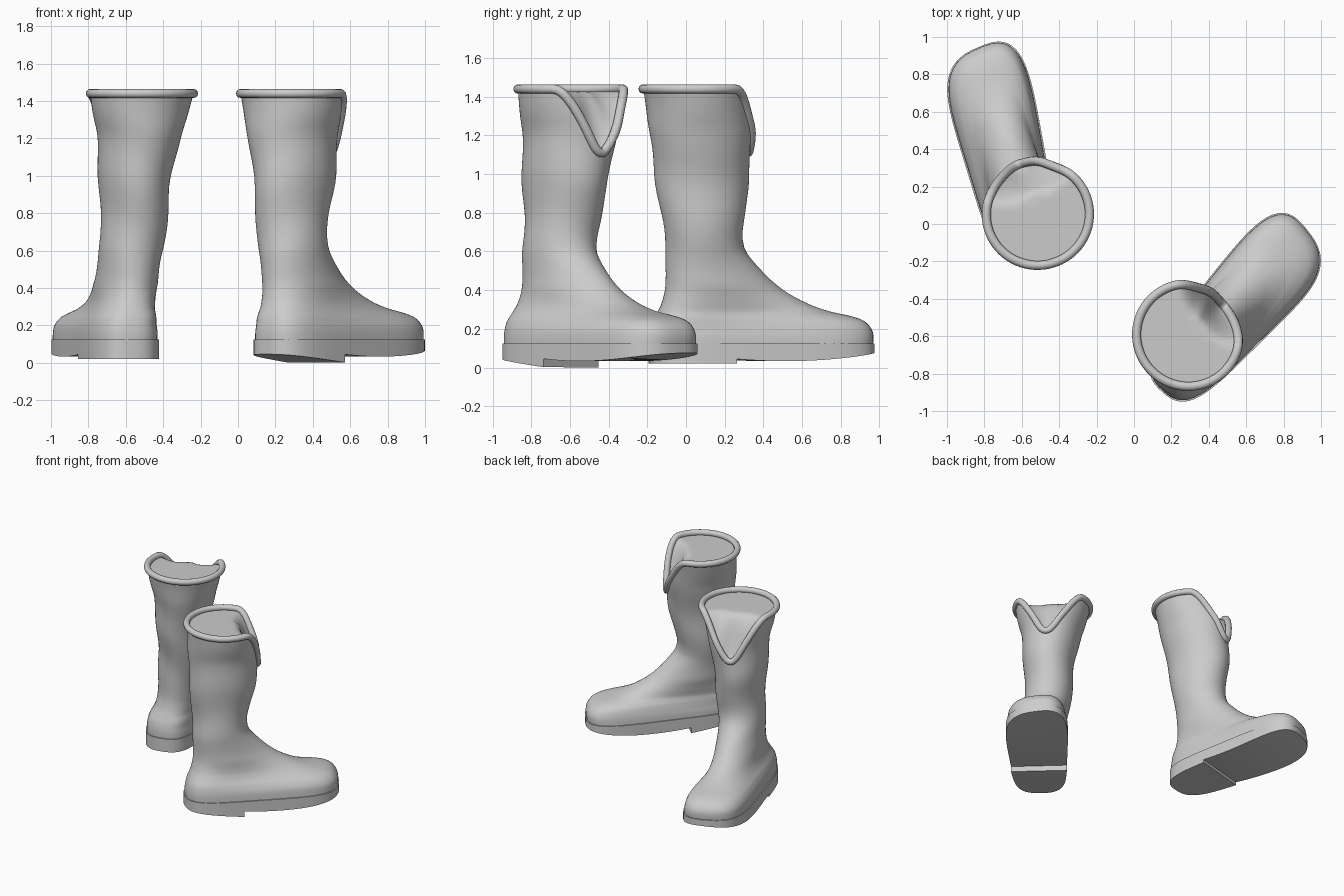
import bpy, bmesh, math
from mathutils import Vector

if "Cube" in bpy.data.objects:
    bpy.data.objects.remove(bpy.data.objects["Cube"])

N = 72
ANG = [(i + 0.5) * 2 * math.pi / N for i in range(N)]
TOP = 1.44

# z, back x, front x, back half-width, front half-width, inward shift
KEYS = [
    (0.10, -.21, .935, .255, .325, 0), (0.16, -.21, .94, .255, .32, 0),
    (0.20, -.205, .93, .25, .31, 0), (0.24, -.195, .895, .245, .28, .005),
    (0.265, -.185, .835, .237, .235, .01), (0.29, -.175, .725, .222, .19, .015),
    (0.33, -.16, .61, .205, .158, .025), (0.40, -.145, .48, .187, .14, .035),
    (0.50, -.14, .36, .177, .145, .045), (0.62, -.15, .27, .172, .165, .058),
    (0.80, -.17, .262, .175, .182, .066), (1.00, -.21, .29, .188, .195, .073),
    (1.20, -.235, .29, .22, .22, .085), (1.32, -.25, .28, .255, .25, .095),
    (1.46, -.275, .275, .28, .28, .10)]


def slope(i, c):
    a, b = KEYS[max(i - 1, 0)], KEYS[min(i + 1, len(KEYS) - 1)]
    return (b[c] - a[c]) / (b[0] - a[0])


def section(z):
    """Smoothly interpolated cross-section values at height z."""
    i = 0
    while i < len(KEYS) - 2 and z > KEYS[i + 1][0]:
        i += 1
    h = KEYS[i + 1][0] - KEYS[i][0]
    t = min(max((z - KEYS[i][0]) / h, 0), 1)
    t2, t3 = t * t, t * t * t
    return [(2*t3 - 3*t2 + 1) * KEYS[i][c] + (t3 - 2*t2 + t) * h * slope(i, c)
            + (3*t2 - 2*t3) * KEYS[i+1][c] + (t3 - t2) * h * slope(i+1, c)
            for c in range(1, 6)]


def point(a, z, lean=0, grow=0):
    """Local point on the boot skin: x to the toe, y to the inner side."""
    xb, xf, wb, wf, side = section(z)
    L = (xf - xb) / 2 + grow
    t = min(max((L - .3) / .25, 0), 1)
    c, s = math.cos(a), math.sin(a)
    u = (1 + c) / 2
    w = wb + (wf - wb) * u - .08 * t * s * s + grow
    y = w * math.copysign(abs(s) ** (1 - .28 * t), s)
    x = (xb + xf) / 2 + L * c + .17 * y * u * u * t
    # soft leather folds on the shaft
    k = min(max((z - .4) / .2, 0), 1) * min(max((TOP - z) / .2, 0), 1)
    r = .006 * k * math.sin(15 * z + 2 * math.sin(a) + 1)
    x += r * c + lean * max(z - .6, 0) / .85
    return Vector((x, y + r * s + side, z))


def drop(a):
    """How far the rim dips at the front notch."""
    d = (a + .1 + math.pi) % (2 * math.pi) - math.pi
    return .33 * math.cos(min(abs(d) / 1.08, 1) * math.pi / 2) ** 2


def add_mesh(name, verts, faces, place, angle):
    bm = bmesh.new()
    vs = [bm.verts.new(place(v)) for v in verts]
    for f in faces:
        bm.faces.new([vs[i] for i in f])
    bmesh.ops.recalc_face_normals(bm, faces=bm.faces)
    me = bpy.data.meshes.new(name)
    bm.to_mesh(me)
    bm.free()
    ob = bpy.data.objects.new(name, me)
    bpy.context.collection.objects.link(ob)
    bpy.ops.object.select_all(action='DESELECT')
    ob.select_set(True)
    bpy.context.view_layer.objects.active = ob
    bpy.ops.object.shade_smooth_by_angle(angle=math.radians(angle))
    return ob


def ring_faces(rows, n=N):
    return [(r*n + i, r*n + (i+1) % n, (r+1)*n + (i+1) % n, (r+1)*n + i)
            for r in range(rows - 1) for i in range(n)]


def slab(name, outline, top, bottom, place):
    """Closed slab from an outline, with strip-filled top and bottom."""
    n = len(outline)
    verts = [(p.x, p.y, bottom(p.x)) for p in outline]
    verts += [(p.x, p.y, top) for p in outline]
    faces = ring_faces(2, n)
    for o in (0, n):
        faces += [(o+i, o+i+1, o+n-2-i, o+n-1-i) for i in range(n // 2 - 1)]
    add_mesh(name, verts, faces, place, 35)


def boot(side, heel, degrees, inner, lean, heel_z, heel_tilt):
    th = math.radians(degrees)
    f = Vector((math.cos(th), math.sin(th)))
    m = Vector((-f.y, f.x)) * inner

    def place(v):
        return (heel[0] + f.x*v[0] + m.x*v[1], heel[1] + f.y*v[0] + m.y*v[1], v[2])

    # upper: foot and shaft, cut to the notched rim
    levels = [KEYS[i][0] + (KEYS[i+1][0] - KEYS[i][0]) * j / 4
              for i in range(len(KEYS) - 1) for j in range(4)] + [1.46]
    verts = []
    for z in levels:
        for a in ANG:
            zz = z if z < .8 else .8 + (z - .8) * (TOP - drop(a) - .8) / .66
            verts.append(point(a, zz, lean))
    rim = verts[-N:]

    # membrane closing the opening, sloping down into the notch
    mid = sum(rim, Vector()) / N
    rows = len(levels)
    for s in (.97, .92, .86, .8, .74, .68, .6, .5, .4, .3, .05):
        g = min(max((s - .35) / .65, 0), 1)
        g = g * g * (3 - 2 * g)
        for a, p in zip(ANG, rim):
            q = mid.lerp(p, s)
            verts.append(Vector((q.x, q.y, TOP - .012 - drop(a) * g)))
        rows += 1
    faces = ring_faces(rows)
    faces.append(tuple(range((rows - 1) * N, rows * N)))
    add_mesh(side + "_boot_upper", verts, faces, place, 60)

    # rolled rim
    tube = []
    for i, p in enumerate(rim):
        tan = (rim[(i+1) % N] - rim[i-1]).normalized()
        out = (p - mid)
        out.z = 0
        out = (out - tan * out.dot(tan)).normalized()
        up = tan.cross(out)
        for j in range(12):
            b = j * math.pi / 6
            tube.append(p + (out * math.cos(b) + up * math.sin(b)) * .024)
    quads = [(i*12 + j, i*12 + (j+1) % 12, ((i+1) % N)*12 + (j+1) % 12, ((i+1) % N)*12 + j)
             for i in range(N) for j in range(12)]
    add_mesh(side + "_rolled_rim", tube, quads, place, 60)

    # sole with toe spring, and heel block
    outline = [point(a, .12, 0, .008) for a in ANG]
    slab(side + "_sole", outline, .125, lambda x: .033 + .17 * (x - .45) ** 2
         if x > .1 else .054, place)
    back = [p for p in outline if p.x < .2]
    slab(side + "_heel", back, .10, lambda x: heel_z - heel_tilt * (x + .2), place)


boot("left", (-.61, .027), 103.5, -1, 0.0, .02, .0)
boot("right", (.295, -.735), 48, 1, .10, .044, .11)
